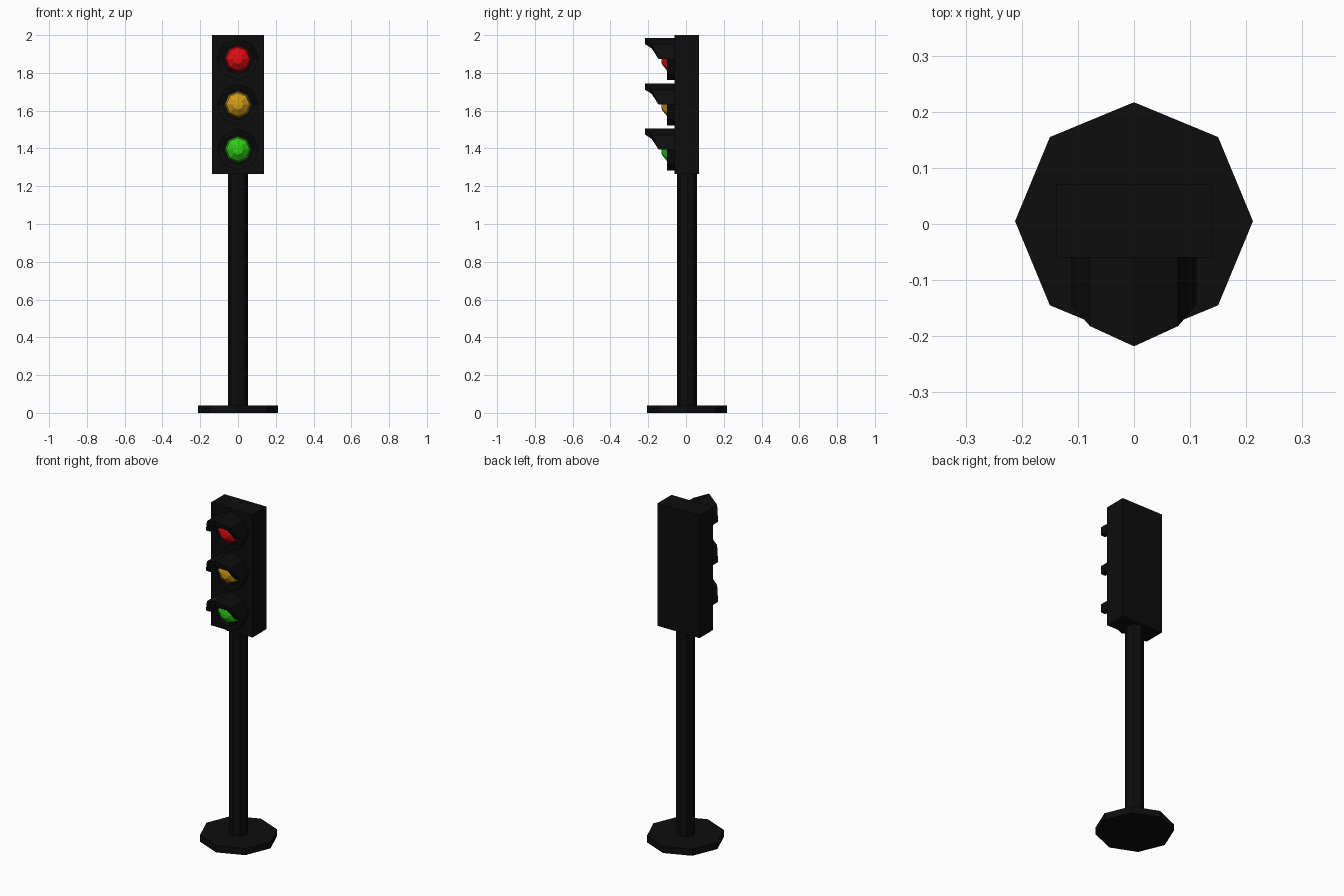
import bpy, bmesh
from math import sin, cos, pi

if "Cube" in bpy.data.objects:
    bpy.data.objects.remove(bpy.data.objects["Cube"])

CY = 0.005          # depth centre of post and housing
FACE_Y = -0.06      # front of housing
SIDES = 8


def material(name, rgb):
    m = bpy.data.materials.new(name)
    m.diffuse_color = (*rgb, 1)
    m.use_nodes = True
    m.node_tree.nodes["Principled BSDF"].inputs["Base Color"].default_value = m.diffuse_color
    return m


BLACK = material("black_paint", (0.004, 0.004, 0.004))
LAMPS = [
    ("red", 1.873, (0.75, 0.004, 0.006)),
    ("amber", 1.632, (0.65, 0.34, 0.01)),
    ("green", 1.394, (0.03, 0.6, 0.008)),
]


def finish(bm, name, mat):
    bmesh.ops.recalc_face_normals(bm, faces=bm.faces)
    me = bpy.data.meshes.new(name)
    bm.to_mesh(me)
    bm.free()
    me.materials.append(mat)
    ob = bpy.data.objects.new(name, me)
    bpy.context.collection.objects.link(ob)
    return ob


def prism(name, radius, z0, z1):
    bm = bmesh.new()
    rings = [[bm.verts.new((radius * cos(2 * pi * i / SIDES),
                            CY + radius * sin(2 * pi * i / SIDES), z))
              for i in range(SIDES)] for z in (z0, z1)]
    for i in range(SIDES):
        j = (i + 1) % SIDES
        bm.faces.new((rings[0][i], rings[0][j], rings[1][j], rings[1][i]))
    bm.faces.new(rings[0])
    bm.faces.new(rings[1])
    return finish(bm, name, BLACK)


def shell(name, z, fronts, back, closed):
    """Thick octagonal tube, or upper half tube, with its own front edge depths."""
    bm = bmesh.new()
    sections = []
    for i, front in enumerate(fronts):
        a = i * pi / 4
        sections.append([bm.verts.new((r * cos(a), y, z + r * sin(a)))
                         for r, y in ((0.111, back), (0.111, front),
                                      (0.08, front), (0.08, back))])
    n = len(sections)
    for i in range(n if closed else n - 1):
        s, t = sections[i], sections[(i + 1) % n]
        for k in range(4):
            m = (k + 1) % 4
            bm.faces.new((s[k], s[m], t[m], t[k]))
    if not closed:
        bm.faces.new(sections[0])
        bm.faces.new(sections[-1])
    return finish(bm, name, BLACK)


def lens(name, z, mat):
    """Faceted dome with a small flat tip."""
    bm = bmesh.new()
    rings = [[bm.verts.new((r * cos(i * pi / 4), y, z + r * sin(i * pi / 4)))
              for i in range(SIDES)]
             for r, y in ((0.07, FACE_Y), (0.062, -0.10), (0.027, -0.128))]
    for a, b in zip(rings, rings[1:]):
        for i in range(SIDES):
            j = (i + 1) % SIDES
            bm.faces.new((a[i], a[j], b[j], b[i]))
    tip = bm.verts.new((0, -0.131, z))
    for i in range(SIDES):
        bm.faces.new((rings[-1][i], rings[-1][(i + 1) % SIDES], tip))
    bm.faces.new(rings[0])
    return finish(bm, name, mat)


# Base plate and post
prism("base_plate", 0.212, 0, 0.04)
prism("post", 0.052, 0.04, 1.27)

# Signal housing
bm = bmesh.new()
bmesh.ops.create_cube(bm, size=1)
for v in bm.verts:
    v.co = (v.co.x * 0.276, CY + v.co.y * 0.13, 1.633 + v.co.z * 0.734)
finish(bm, "housing", BLACK)

# Lamps, each with a collar and a sloping hood
for colour, z, rgb in LAMPS:
    lens(colour + "_lens", z, material(colour + "_glass", rgb))
    shell(colour + "_collar", z, [-0.10] * SIDES, FACE_Y, True)
    shell(colour + "_hood", z, [-0.145, -0.182, -0.218, -0.182, -0.145], -0.10, False)
